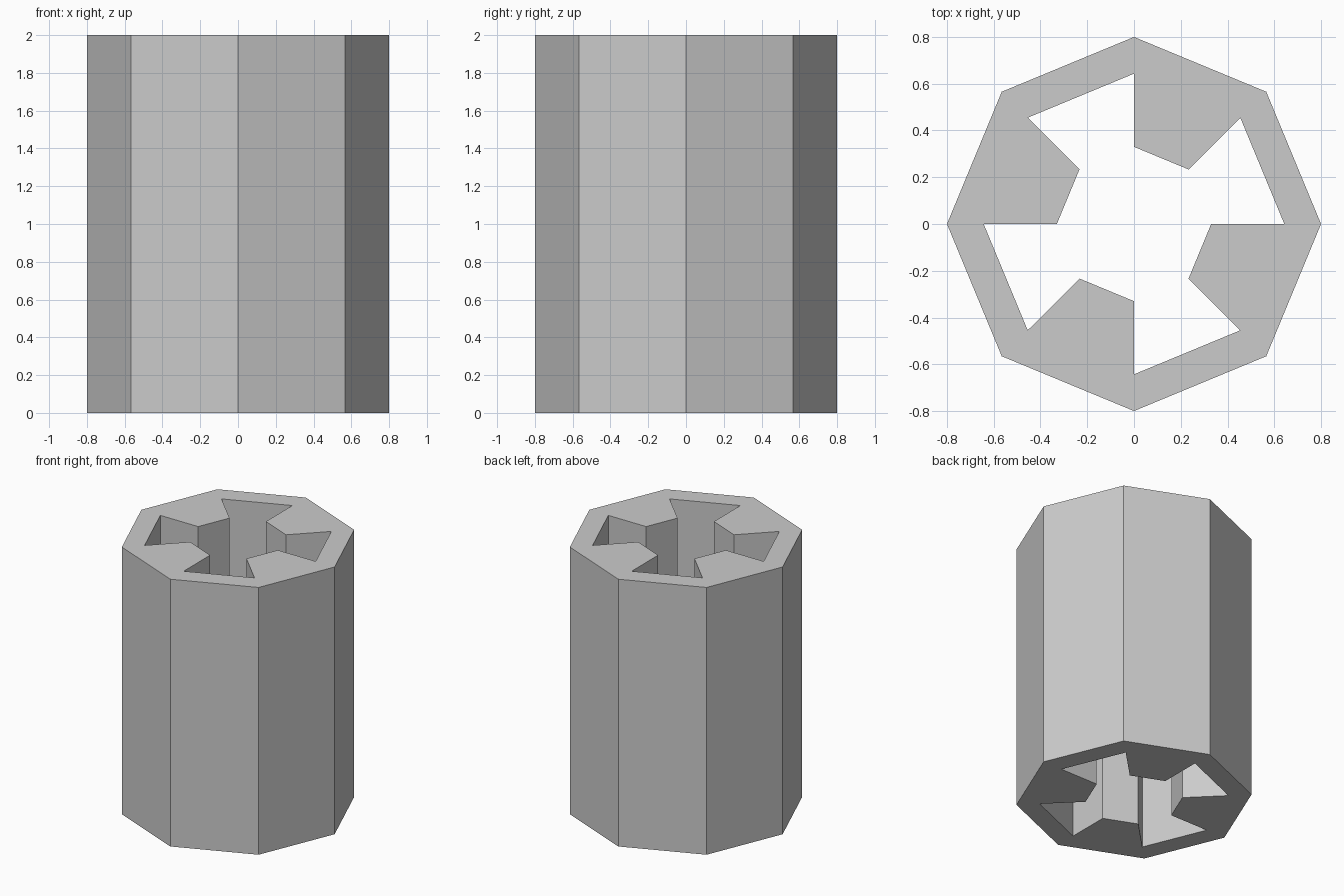
import bpy, bmesh, math

if "Cube" in bpy.data.objects:
    bpy.data.objects.remove(bpy.data.objects["Cube"])

R_OUT, R_GROOVE, R_TOOTH, H = 0.8, 0.643, 0.33, 2.0

mat = bpy.data.materials.new("light grey")
mat.diffuse_color = (0.6, 0.6, 0.6, 1)
mat.use_nodes = True
mat.node_tree.nodes["Principled BSDF"].inputs["Base Color"].default_value = mat.diffuse_color

bm = bmesh.new()


def ring(radius, z):
    return [bm.verts.new((radius * math.cos(i * math.pi / 4),
                          radius * math.sin(i * math.pi / 4), z)) for i in range(8)]


outer, groove, tooth = [[ring(r, z) for z in (0, H)] for r in (R_OUT, R_GROOVE, R_TOOTH)]


def wall(a, i, b, j):
    bm.faces.new((a[0][i], b[0][j], b[1][j], a[1][i]))


for i in range(8):
    j = (i + 1) % 8
    wall(outer, i, outer, j)               # outer octagon side
    wall(groove, i, tooth, i)              # radial flank of a tooth
    is_tooth = i % 2 == 1
    wall(tooth if is_tooth else groove, j, tooth if is_tooth else groove, i)
    # end caps: thin rim over a groove, full wedge over a tooth
    for k in (0, 1):
        loop = [outer[k][i], outer[k][j], groove[k][j]]
        if is_tooth:
            loop += [tooth[k][j], tooth[k][i]]
        loop.append(groove[k][i])
        bm.faces.new(loop)

bmesh.ops.recalc_face_normals(bm, faces=bm.faces)
mesh = bpy.data.meshes.new("splined_sleeve")
bm.to_mesh(mesh)
bm.free()
mesh.materials.append(mat)
sleeve = bpy.data.objects.new("splined_sleeve", mesh)
bpy.context.collection.objects.link(sleeve)
